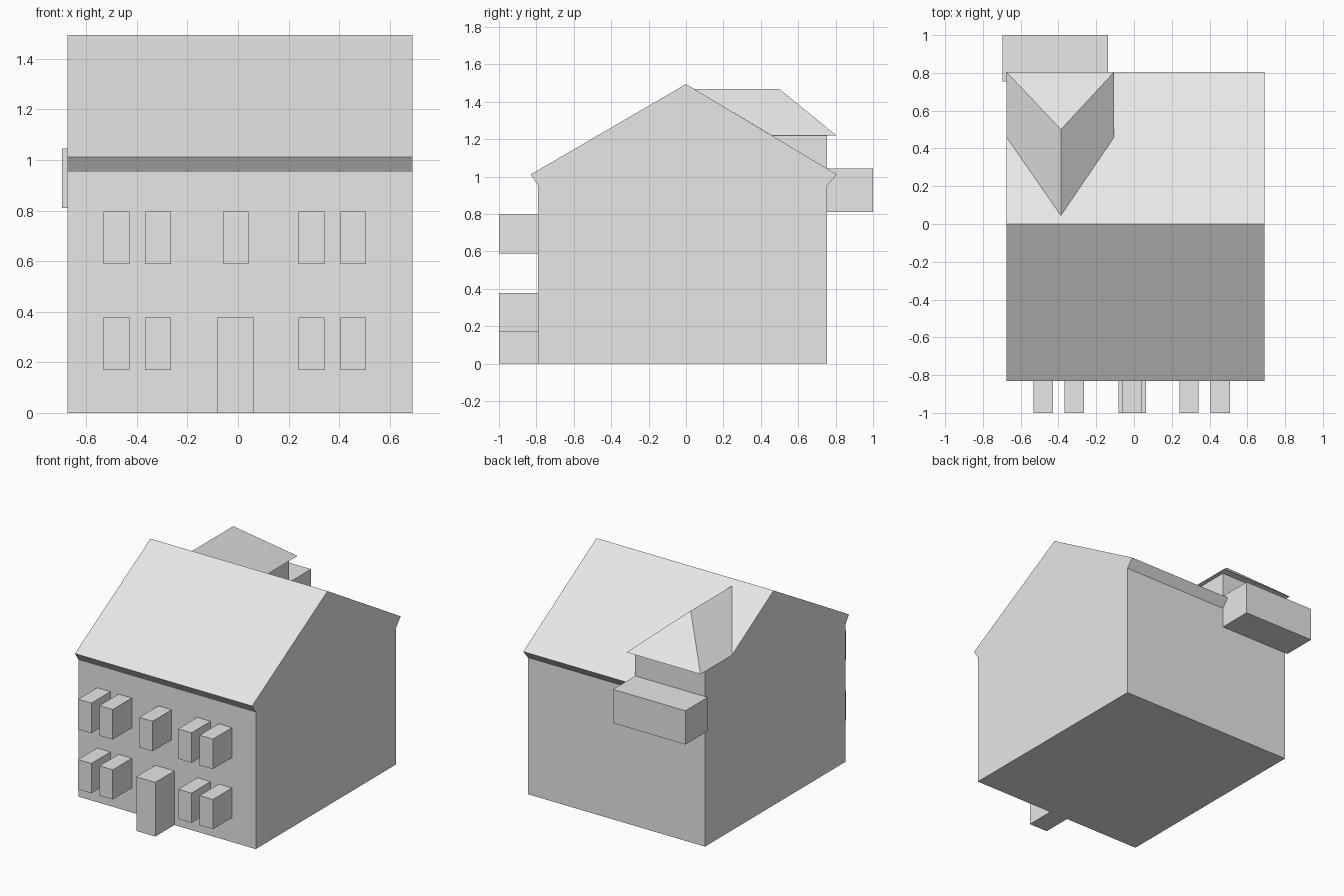
import bpy

if "Cube" in bpy.data.objects:
    bpy.data.objects.remove(bpy.data.objects["Cube"])

grey = bpy.data.materials.new("light_grey")
grey.diffuse_color = (0.8, 0.8, 0.8, 1)
grey.use_nodes = True
grey.node_tree.nodes["Principled BSDF"].inputs["Base Color"].default_value = grey.diffuse_color


def add_mesh(name, verts, faces):
    mesh = bpy.data.meshes.new(name)
    mesh.from_pydata(verts, [], faces)
    mesh.materials.append(grey)
    obj = bpy.data.objects.new(name, mesh)
    bpy.context.collection.objects.link(obj)
    return obj


def extrude_x(name, profile, x0, x1):
    """Extrude a counter-clockwise (y, z) profile along x."""
    n = len(profile)
    verts = [(x, y, z) for x in (x0, x1) for y, z in profile]
    faces = [tuple(reversed(range(n))), tuple(range(n, 2 * n))]
    faces += [(i, (i + 1) % n, n + (i + 1) % n, n + i) for i in range(n)]
    return add_mesh(name, verts, faces)


def box(name, x0, x1, y0, y1, z0, z1):
    return extrude_x(name, [(y0, z0), (y1, z0), (y1, z1), (y0, z1)], x0, x1)


LEFT, RIGHT = -0.675, 0.69
FRONT, BACK = -0.79, 0.755

# House body with gable roof and sloped eaves
extrude_x("house_body", [(FRONT, 0), (BACK, 0), (BACK, 0.952), (0.805, 1.012),
                         (0, 1.495), (-0.83, 1.012), (FRONT, 0.952)], LEFT, RIGHT)

# Projecting windows in two rows, and the door
for x in (-0.532, -0.367, -0.06, 0.24, 0.405):
    box("upper_window", x, x + 0.102, -1, FRONT, 0.588, 0.797)
    if x != -0.06:
        box("lower_window", x, x + 0.102, -1, FRONT, 0.17, 0.377)
box("door", -0.083, 0.063, -1, FRONT, 0, 0.377)

# Balcony box at the back
box("balcony", -0.696, -0.137, BACK, 1, 0.81, 1.045)

# Dormer wall, cut along the main roof slope so only the outer part remains
extrude_x("dormer_wall", [(0.46, 1.219), (BACK, 1.042), (BACK, 1.22)],
          LEFT, -0.137)
# lower strip of the dormer's back wall, running down behind the balcony
box("dormer_back_wall", LEFT, -0.137, 0.70, BACK, 0.785, 1.22)

# Hipped dormer roof running into the main roof
add_mesh("dormer_roof",
         [(LEFT, 0.46, 1.22), (LEFT, 0.805, 1.22), (-0.105, 0.805, 1.22),
          (-0.105, 0.46, 1.22), (-0.387, 0.045, 1.468), (-0.387, 0.5, 1.468)],
         [(0, 4, 5, 1), (2, 5, 4, 3), (1, 5, 2), (0, 1, 2, 3), (0, 3, 4)])
